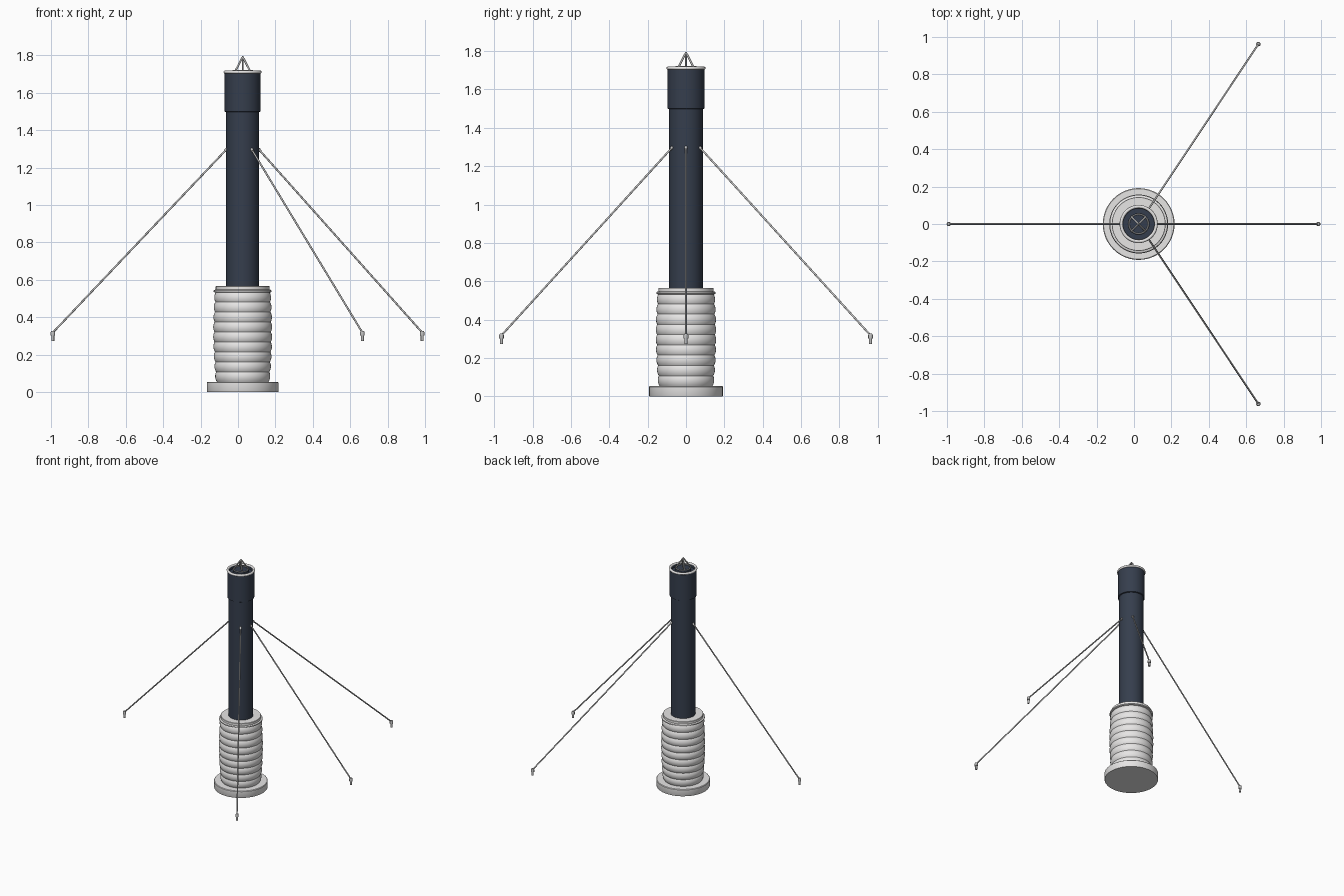
import bpy, math
from mathutils import Vector

cube = bpy.data.objects.get("Cube")
if cube:
    bpy.data.objects.remove(cube)

CX = 0.025  # mast axis


def material(name, rgb):
    m = bpy.data.materials.new(name)
    m.use_nodes = True
    m.diffuse_color = (*rgb, 1)
    m.node_tree.nodes["Principled BSDF"].inputs["Base Color"].default_value = (*rgb, 1)
    return m


WHITE = material("off white", (0.8, 0.79, 0.785))
NAVY = material("dark slate blue", (0.036, 0.048, 0.074))
STEEL = material("light grey steel", (0.5, 0.5, 0.5))


def finish(ob, name, mat, angle=35):
    ob.name = name
    ob.data.materials.append(mat)
    bpy.ops.object.select_all(action='DESELECT')
    ob.select_set(True)
    bpy.context.view_layer.objects.active = ob
    bpy.ops.object.shade_smooth_by_angle(angle=math.radians(angle))
    return ob


def lathe(name, profile, mat, centre=(CX, 0, 0), sides=48):
    """Revolve (radius, height) points around the vertical axis, capping both ends."""
    verts, faces = [], []
    n = len(profile)
    for s in range(sides):
        a = 2 * math.pi * s / sides
        verts += [(r * math.cos(a), r * math.sin(a), z) for r, z in profile]
    for s in range(sides):
        t = (s + 1) % sides
        faces += [(s * n + i, t * n + i, t * n + i + 1, s * n + i + 1) for i in range(n - 1)]
    faces.append([s * n for s in reversed(range(sides))])
    faces.append([s * n + n - 1 for s in range(sides)])
    me = bpy.data.meshes.new(name)
    me.from_pydata(verts, [], faces)
    ob = bpy.data.objects.new(name, me)
    bpy.context.collection.objects.link(ob)
    ob.location = centre
    return finish(ob, name, mat)


def rod(name, a, b, radius, mat, sides=10):
    a, b = Vector(a), Vector(b)
    bpy.ops.mesh.primitive_cylinder_add(vertices=sides, radius=radius, depth=(b - a).length,
                                        location=(a + b) / 2)
    ob = bpy.context.object
    ob.rotation_euler = (b - a).to_track_quat('Z', 'Y').to_euler()
    return finish(ob, name, mat, 50)


def ring(name, z, major, minor, mat):
    bpy.ops.mesh.primitive_torus_add(location=(CX, 0, z), major_radius=major, minor_radius=minor,
                                     major_segments=48, minor_segments=10)
    return finish(bpy.context.object, name, mat, 60)


def polar(r, a, z):
    return (CX + r * math.cos(a), r * math.sin(a), z)


# Base plate
lathe("base_plate", [(0.19, 0), (0.192, 0.004), (0.192, 0.05), (0.188, 0.054)], WHITE)

# Ribbed bellows with a slight barrel bulge
RIBS, STEPS, Z0, Z1 = 9, 8, 0.054, 0.535
profile = []
for i in range(RIBS * STEPS + 1):
    t = i / (RIBS * STEPS)
    bulge = 0.138 + 0.01 * math.sin(math.pi * t) + 0.005 * t
    lobe = 0.007 * math.sin(math.pi * (i % STEPS) / STEPS) ** 0.8
    profile.append((bulge + lobe, Z0 + (Z1 - Z0) * t))
lathe("ribbed_pedestal", profile, WHITE)

# Collar around the foot of the mast
lathe("collar_flange", [(0.148, 0.532), (0.155, 0.535), (0.155, 0.543), (0.148, 0.547)], WHITE)
lathe("collar", [(0.144, 0.54), (0.144, 0.564), (0.142, 0.566)], WHITE)

# Mast and its wider head, open at the top
lathe("mast_tube", [(0.088, 0.5), (0.088, 1.6)], NAVY)
lathe("mast_head", [(0.09, 1.497), (0.096, 1.5), (0.096, 1.71), (0.084, 1.71),
                    (0.084, 1.69)], NAVY)
ring("head_rim", 1.711, 0.093, 0.009, WHITE)

# Small pyramid frame on the head
lathe("finial_mount", [(0.058, 1.68), (0.058, 1.716)], NAVY)
ring("finial_ring", 1.718, 0.052, 0.004, STEEL)
for k in range(4):
    a = math.pi / 4 + k * math.pi / 2
    rod("finial_strut", polar(0.054, a, 1.718), polar(0.002, a, 1.79), 0.005, STEEL)
rod("finial_post", (CX, 0, 1.71), (CX, 0, 1.78), 0.004, STEEL)
lathe("finial_tip", [(0.007, 1.778), (0.008, 1.787), (0.003, 1.796)], STEEL, sides=12)

# Guy wires with anchor fittings
for x, y in [(-0.99, 0), (0.985, 0), (0.665, 0.962), (0.665, -0.962)]:
    angle = math.atan2(y, x - CX)
    top = Vector(polar(0.084, angle, 1.3))
    end = Vector((x, y, 0.318))
    rod("guy_wire", top, end, 0.005, STEEL)
    rod("guy_wire_socket", top, top.lerp(end, 0.012), 0.008, STEEL)
    lathe("anchor_pin", [(0.008, 0.274), (0.008, 0.306)], STEEL, centre=(x, y, 0), sides=12)
    lathe("anchor_cap", [(0.012, 0.302), (0.012, 0.32), (0.008, 0.327)], STEEL,
          centre=(x, y, 0), sides=12)
